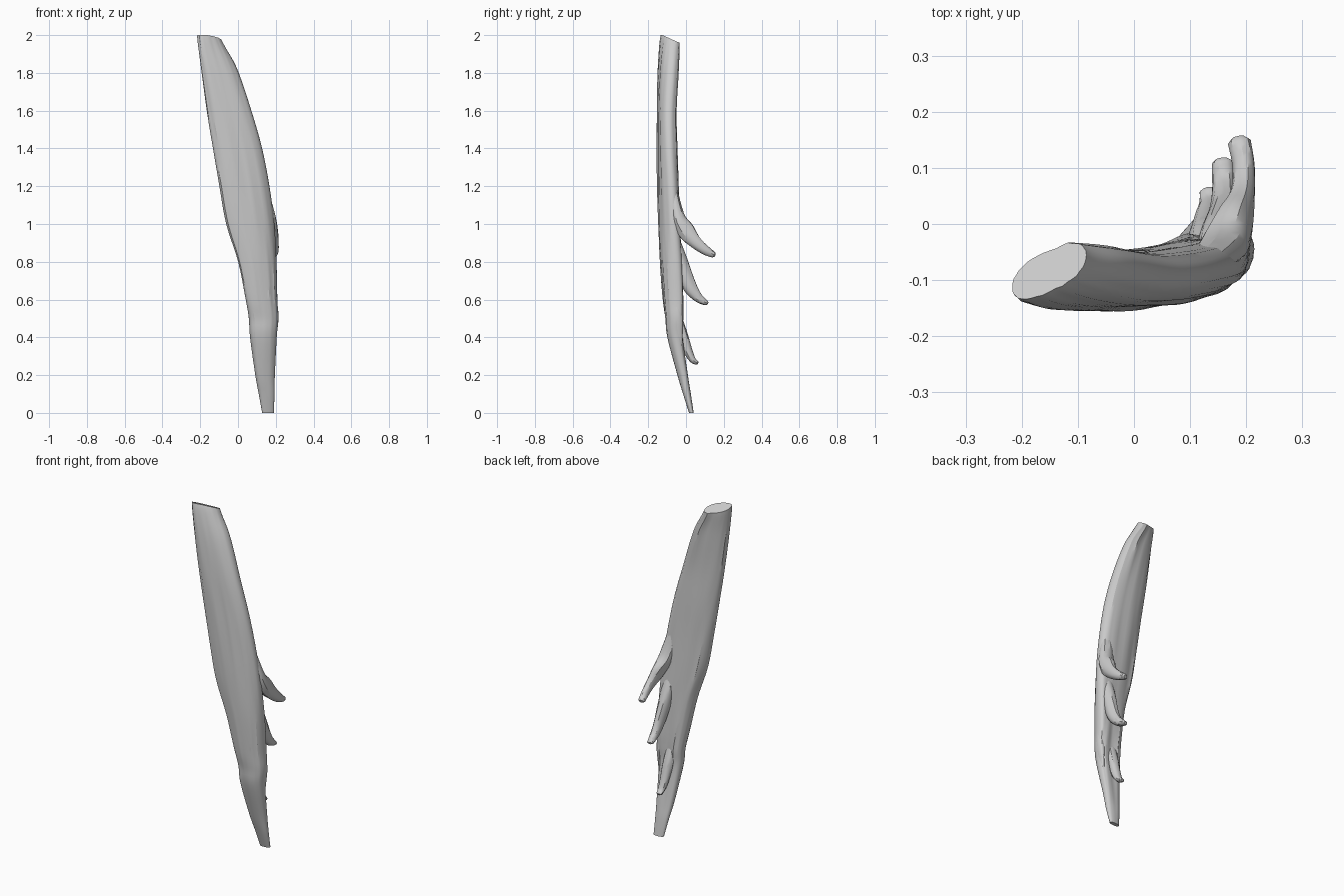
import bpy, bmesh, math
from mathutils import Vector, noise


def resample(rows, steps):
    """Catmull-Rom resampling of rows of numbers."""
    out = []
    n = len(rows)
    for i in range(n - 1):
        p = [rows[min(max(i + k, 0), n - 1)] for k in (-1, 0, 1, 2)]
        for s in range(steps):
            t = s / steps
            out.append([0.5 * (2 * b + (c - a) * t + (2 * a - 5 * b + 4 * c - d) * t * t
                        + (3 * b - a - 3 * c + d) * t ** 3) for a, b, c, d in zip(*p)])
    out.append(list(rows[-1]))
    return out


def loft(name, rings):
    bm = bmesh.new()
    vr = [[bm.verts.new(p) for p in ring] for ring in rings]
    n = len(vr[0])
    for a, b in zip(vr, vr[1:]):
        for i in range(n):
            j = (i + 1) % n
            bm.faces.new((a[i], a[j], b[j], b[i]))
    bm.faces.new(vr[0])
    bm.faces.new(vr[-1])
    bmesh.ops.recalc_face_normals(bm, faces=bm.faces)
    me = bpy.data.meshes.new(name)
    bm.to_mesh(me)
    bm.free()
    ob = bpy.data.objects.new(name, me)
    bpy.context.collection.objects.link(ob)
    bpy.ops.object.select_all(action='DESELECT')
    ob.select_set(True)
    bpy.context.view_layer.objects.active = ob
    bpy.ops.object.shade_smooth_by_angle(angle=math.radians(30))
    return ob


# Main beam sections: z, left x, right x, left y, right y, half thickness, back hollow
beam = [
    (0.00, 0.128, 0.190, 0.026, 0.030, 0.012, 0.0),
    (0.10, 0.110, 0.193, 0.006, 0.006, 0.022, 0.1),
    (0.20, 0.092, 0.195, -0.018, -0.012, 0.031, 0.25),
    (0.40, 0.064, 0.205, -0.055, -0.050, 0.047, 0.35),
    (0.50, 0.057, 0.214, -0.060, -0.050, 0.055, 0.35),
    (0.60, 0.040, 0.209, -0.073, -0.050, 0.060, 0.3),
    (0.80, 0.000, 0.203, -0.090, -0.057, 0.062, 0.25),
    (1.00, -0.063, 0.190, -0.105, -0.067, 0.058, 0.15),
    (1.20, -0.100, 0.165, -0.112, -0.075, 0.055, 0.1),
    (1.40, -0.133, 0.127, -0.115, -0.084, 0.052, 0.0),
    (1.60, -0.165, 0.070, -0.116, -0.088, 0.050, 0.0),
    (1.80, -0.193, 0.003, -0.116, -0.076, 0.049, 0.0),
    (1.95, -0.212, -0.065, -0.115, -0.062, 0.043, 0.0),
    (2.00, -0.217, -0.085, -0.113, -0.055, 0.038, 0.0),
]
N = 40
rows = resample(beam, 5)
rings = []
for k, (z, xl, xr, yl, yr, th, hollow) in enumerate(rows):
    ring = []
    for i in range(N):
        a = 2 * math.pi * i / N
        c, s = math.cos(a), math.sin(a)
        u = math.copysign(abs(c) ** 0.9, c)
        v = math.copysign(abs(s) ** 0.85, s)
        # lengthwise bark-like grooves
        g = noise.noise(Vector((c * 3.5, s * 3.5, z * 1.6)))
        g += 0.5 * noise.noise(Vector((c * 8, s * 8, z * 2.5 + 7)))
        depth = 0.11 * g * th / 0.05
        x = (xl + xr) / 2 + (xr - xl) / 2 * u * (1 + 0.2 * depth)
        y = (yl + yr) / 2 + (yr - yl) / 2 * u + th * v * (1 + depth)
        if s > 0:
            y -= hollow * th * (1 - u * u) * s
        zz = z
        if z > 1.85:     # slanted cut at the top
            zz -= (z - 1.85) / 0.15 * max(0.0, 0.45 * (y + 0.125))
        ring.append((x, y, zz))
    rings.append(ring)
loft("beam", rings)


def tine(name, pts, seed):
    """Tapered branch: rows of x, y, z, width radius, depth radius."""
    path = resample(pts, 5)
    rings = []
    n = 16
    for k, (x, y, z, ra, rb) in enumerate(path):
        p0 = Vector(path[max(k - 1, 0)][:3])
        p1 = Vector(path[min(k + 1, len(path) - 1)][:3])
        d = (p1 - p0).normalized()
        side = (Vector((1, 0, 0)) - d * d.x).normalized()
        up = d.cross(side)
        ring = []
        for i in range(n):
            a = 2 * math.pi * i / n
            c, s = math.cos(a), math.sin(a)
            f = 1 + 0.12 * noise.noise(Vector((c * 2, s * 2, k * 0.15 + seed)))
            ring.append(Vector((x, y, z)) + (side * c * ra + up * s * rb) * f)
        rings.append(ring)
    # rounded tip
    mid = sum(rings[-1], Vector()) / n
    rings.append([mid + (p - mid) * 0.6 + d * path[-1][4] * 0.5 for p in rings[-1]])
    loft(name, rings)


tine("upper_tine", [
    (0.120, -0.075, 1.22, 0.030, 0.020),
    (0.155, -0.045, 1.05, 0.042, 0.034),
    (0.178, -0.002, 0.965, 0.032, 0.046),
    (0.193, 0.050, 0.905, 0.023, 0.034),
    (0.195, 0.105, 0.860, 0.020, 0.025),
    (0.188, 0.146, 0.838, 0.021, 0.016)], 1)
tine("middle_tine", [
    (0.140, -0.070, 0.96, 0.030, 0.020),
    (0.150, -0.025, 0.80, 0.036, 0.035),
    (0.160, 0.015, 0.680, 0.028, 0.037),
    (0.162, 0.055, 0.620, 0.023, 0.028),
    (0.160, 0.090, 0.592, 0.021, 0.019),
    (0.157, 0.110, 0.582, 0.019, 0.012)], 5)
tine("lower_tine", [
    (0.120, -0.060, 0.56, 0.025, 0.018),
    (0.128, -0.020, 0.43, 0.030, 0.024),
    (0.134, 0.010, 0.330, 0.026, 0.024),
    (0.136, 0.035, 0.282, 0.021, 0.017),
    (0.134, 0.058, 0.265, 0.017, 0.011)], 9)

# Low knuckles on the outer edge
tine("outer_knuckle", [
    (0.190, -0.062, 0.64, 0.008, 0.014),
    (0.197, -0.045, 0.52, 0.018, 0.026),
    (0.193, -0.038, 0.40, 0.010, 0.020),
    (0.185, -0.030, 0.30, 0.005, 0.008)], 12)
